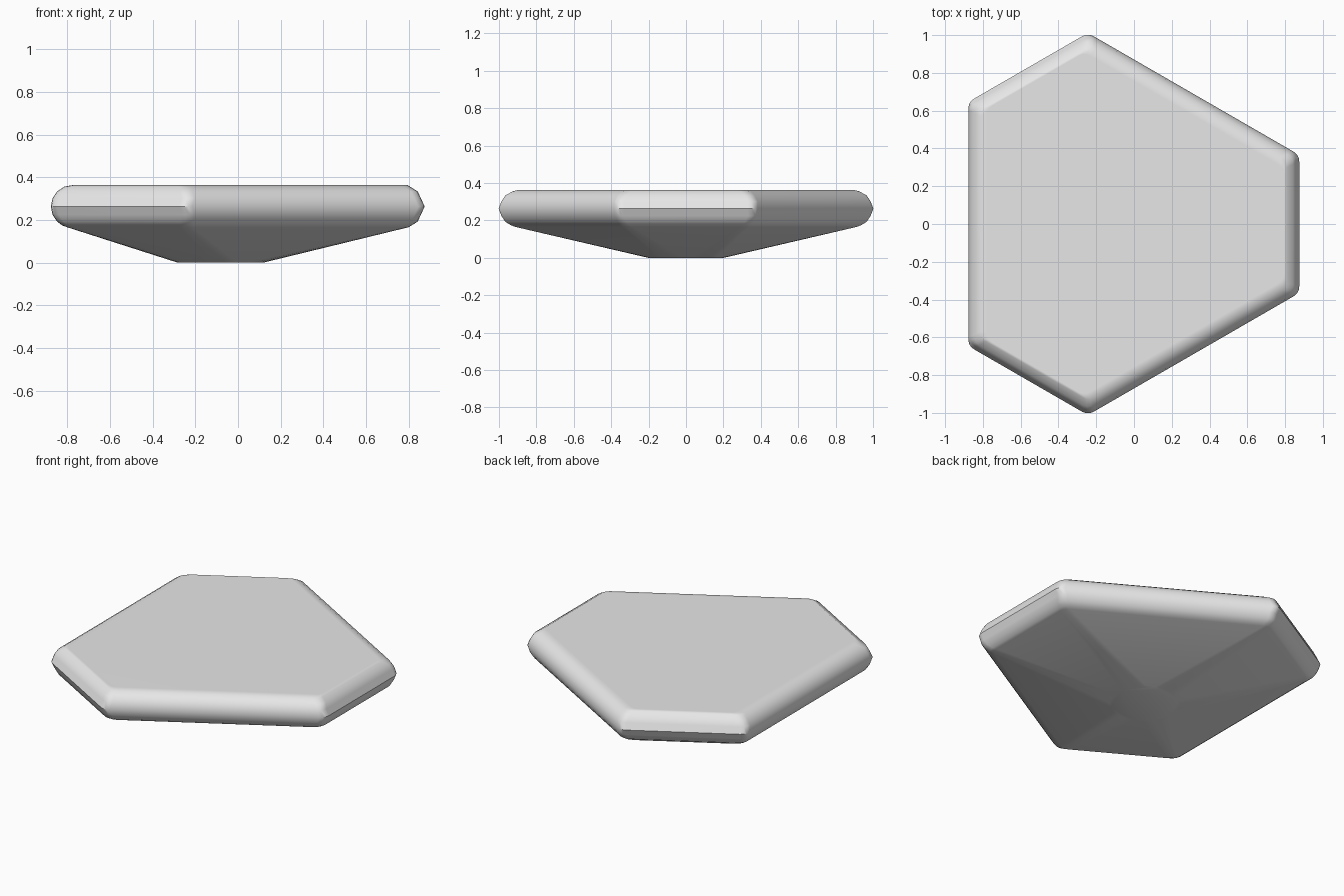
import bpy, bmesh
from math import sin, cos, radians, sqrt
from mathutils import Vector

cube = bpy.data.objects.get("Cube")
if cube:
    bpy.data.objects.remove(cube)

CENTRE_X = -0.082
LONG, SHORT = 0.795, 0.957      # distance from centre to long and short sides
RIM_Z, RIM_R = 0.263, 0.1       # rim centre height and rounding radius
FILLET = 0.035
STEPS = 4                       # points per rounded corner


def corner(k, long_in, short_in):
    """Sharp corner between side k and side k + 1 (even sides are short)."""
    d = [SHORT - short_in, LONG - long_in]
    p, q = d[k % 2], d[(k + 1) % 2]
    y = (q - p / 2) * 2 / sqrt(3)
    a = radians(60 * k)
    return Vector((p * cos(a) - y * sin(a), p * sin(a) + y * cos(a), 0))


def rim_ring(long_in, short_in, z):
    """Rounded six-sided outline with separate insets for long and short sides."""
    pts = [corner(k, long_in, short_in) for k in range(6)]
    ring = []
    for k, c in enumerate(pts):
        a = c + (pts[k - 1] - c).normalized() * FILLET
        b = c + (pts[(k + 1) % 6] - c).normalized() * FILLET
        for i in range(STEPS):
            t = i / (STEPS - 1)
            p = a * (1 - t) ** 2 + c * 2 * t * (1 - t) + b * t ** 2
            ring.append((p.x + CENTRE_X, p.y, z))
    return ring


def foot_ring(radius):
    """Round foot, sharing the point order of the rim."""
    n = 6 * STEPS
    angles = [radians(360 * (i + 0.5) / n) for i in range(n)]
    return [(CENTRE_X + radius * cos(a), radius * sin(a), 0) for a in angles]


# Rim: round on the long sides, two flat panels with a ridge on the short sides
rings = []
for angle in (90, 67.5, 45, 22.5, 0, -22.5, -45, -62, -76):
    s = sin(radians(angle))
    dz = abs(s) * RIM_R
    short_in = 0.465 * dz + max(0, dz - 0.071) * 1.15
    rings.append(rim_ring(RIM_R * (1 - cos(radians(angle))), short_in, RIM_Z + RIM_R * s))
rings.append(foot_ring(0.203))

# Loft the rings and cap both ends
bm = bmesh.new()
loops = [[bm.verts.new(p) for p in ring] for ring in rings]
for upper, lower in zip(loops, loops[1:]):
    for i in range(len(upper)):
        j = (i + 1) % len(upper)
        bm.faces.new((upper[i], lower[i], lower[j], upper[j]))
bm.faces.new(loops[0])
bm.faces.new(loops[-1][::-1])
bmesh.ops.recalc_face_normals(bm, faces=bm.faces)
mesh = bpy.data.meshes.new("faceted_slab")
bm.to_mesh(mesh)
bm.free()

slab = bpy.data.objects.new("faceted_slab", mesh)
bpy.context.collection.objects.link(slab)

# Plain grey finish
grey = bpy.data.materials.new("light grey")
grey.use_nodes = True
colour = (0.8, 0.8, 0.8, 1)
grey.diffuse_color = colour
grey.node_tree.nodes["Principled BSDF"].inputs["Base Color"].default_value = colour
mesh.materials.append(grey)

# Smooth shading, keeping the ridge crisp and the large faces flat
bpy.ops.object.select_all(action="DESELECT")
slab.select_set(True)
bpy.context.view_layer.objects.active = slab
bpy.ops.object.shade_smooth_by_angle(angle=radians(35))
weighted = slab.modifiers.new("flat_faces", "WEIGHTED_NORMAL")
weighted.keep_sharp = True
